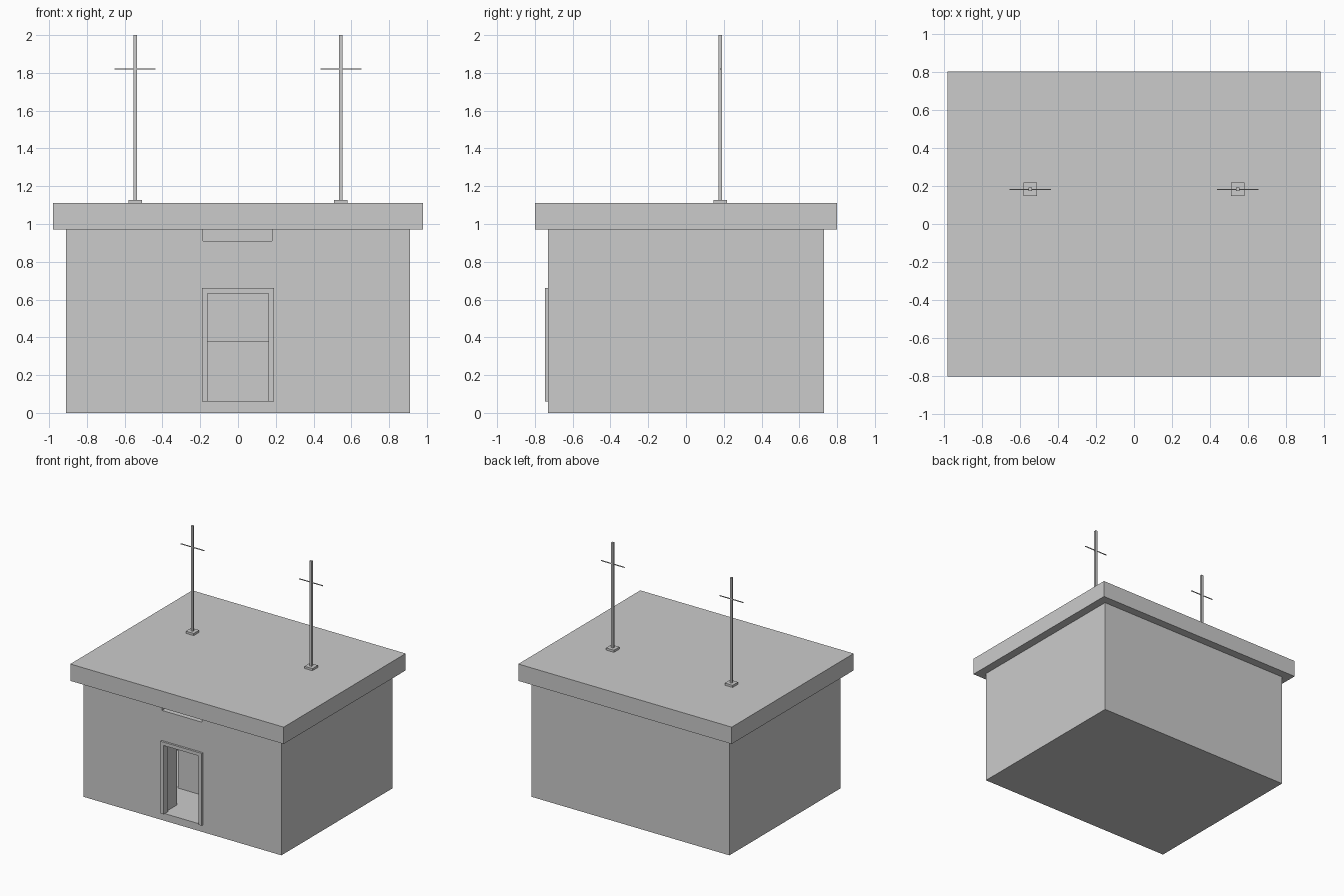
import bpy

if "Cube" in bpy.data.objects:
    bpy.data.objects.remove(bpy.data.objects["Cube"])


def box(name, x0, x1, y0, y1, z0, z1):
    """Axis-aligned box given by its limits."""
    xs, ys, zs = (x0, x1), (y0, y1), (z0, z1)
    verts = [(x, y, z) for z in zs for y in ys for x in xs]
    faces = [(0, 2, 3, 1), (4, 5, 7, 6), (0, 1, 5, 4),
             (2, 6, 7, 3), (0, 4, 6, 2), (1, 3, 7, 5)]
    mesh = bpy.data.meshes.new(name)
    mesh.from_pydata(verts, [], faces)
    obj = bpy.data.objects.new(name, mesh)
    bpy.context.collection.objects.link(obj)
    return obj


def cut(target, *limits):
    """Subtract a box from the target and remove the cutter."""
    cutter = box("cutter", *limits)
    cutter.hide_render = True
    mod = target.modifiers.new("cut", 'BOOLEAN')
    mod.operation = 'DIFFERENCE'
    mod.solver = 'EXACT'
    mod.object = cutter
    bpy.context.view_layer.objects.active = target
    bpy.ops.object.modifier_apply(modifier=mod.name)
    bpy.data.objects.remove(cutter)


# Hollow walls with floor, doorway and slot under the eaves
walls = box("walls", -0.91, 0.91, -0.73, 0.73, 0, 0.97)
cut(walls, -0.73, 0.73, -0.55, 0.55, 0.06, 1.1)
cut(walls, -0.175, 0.175, -0.9, -0.4, 0.06, 0.645)
cut(walls, -0.185, 0.18, -0.9, -0.4, 0.91, 1.1)

# Overhanging flat roof
box("roof_slab", -0.98, 0.98, -0.80, 0.80, 0.97, 1.11)

# Door frame: two jambs and a lintel in one piece
frame = box("door_frame", -0.19, 0.19, -0.747, -0.69, 0.06, 0.66)
cut(frame, -0.162, 0.162, -0.9, -0.5, -0.1, 0.632)

# Block standing inside the room
box("inner_block", -0.34, 0.34, -0.30, -0.10, 0.06, 0.38)

# Two roof masts, each with a foot and a thin crossbar
for side, x in (("left", -0.545), ("right", 0.545)):
    y = 0.182
    box(side + "_mast_foot", x - 0.036, x + 0.036, y - 0.036, y + 0.036, 1.11, 1.128)
    box(side + "_mast", x - 0.009, x + 0.009, y - 0.009, y + 0.009, 1.128, 2.0)
    box(side + "_crossbar", x - 0.108, x + 0.108, y - 0.003, y + 0.003, 1.818, 1.824)
